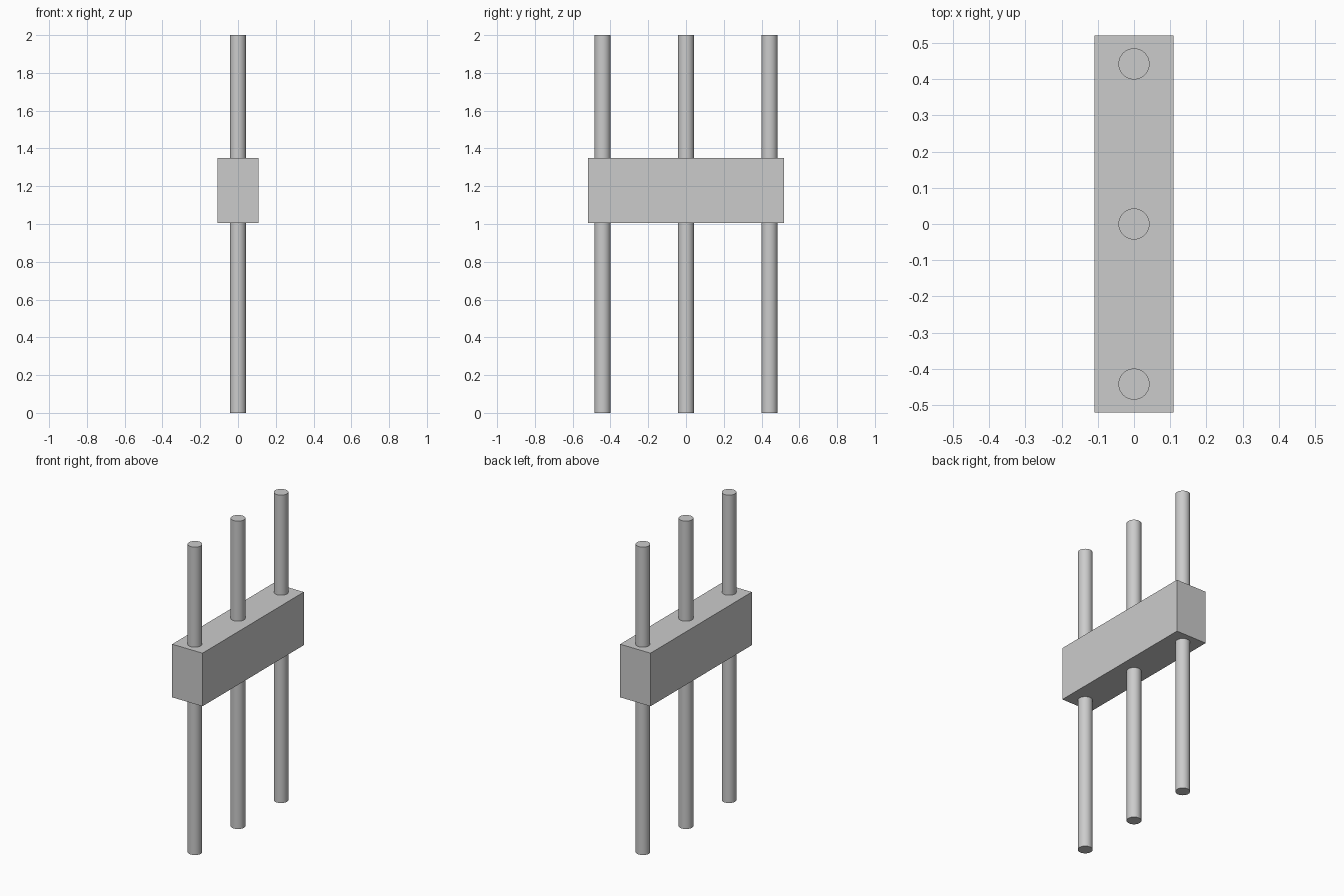
import bpy
import math

cube = bpy.data.objects.get("Cube")
if cube:
    bpy.data.objects.remove(cube, do_unlink=True)

# Single light grey material
grey = bpy.data.materials.new("light_grey")
grey.use_nodes = True
colour = (0.6, 0.6, 0.6, 1)
grey.diffuse_color = colour
grey.node_tree.nodes["Principled BSDF"].inputs["Base Color"].default_value = colour

PIN_RADIUS = 0.043
PIN_SPACING = 0.442
HEIGHT = 2.0
BLOCK_SIZE = (0.218, 1.04, 0.345)
BLOCK_BOTTOM = 1.005


def finish(name):
    obj = bpy.context.object
    obj.name = name
    obj.data.name = name
    obj.data.materials.append(grey)
    return obj


# Rectangular housing
bpy.ops.mesh.primitive_cube_add(
    size=1, location=(0, 0, BLOCK_BOTTOM + BLOCK_SIZE[2] / 2))
finish("housing_block").scale = BLOCK_SIZE
bpy.ops.object.transform_apply(location=False, rotation=False, scale=True)

# Row of three round pins running through the housing
for name, step in (("front_pin", -1), ("middle_pin", 0), ("back_pin", 1)):
    bpy.ops.mesh.primitive_cylinder_add(
        vertices=48, radius=PIN_RADIUS, depth=HEIGHT,
        location=(0, step * PIN_SPACING, HEIGHT / 2))
    finish(name)
    bpy.ops.object.shade_smooth_by_angle(angle=math.radians(30))
